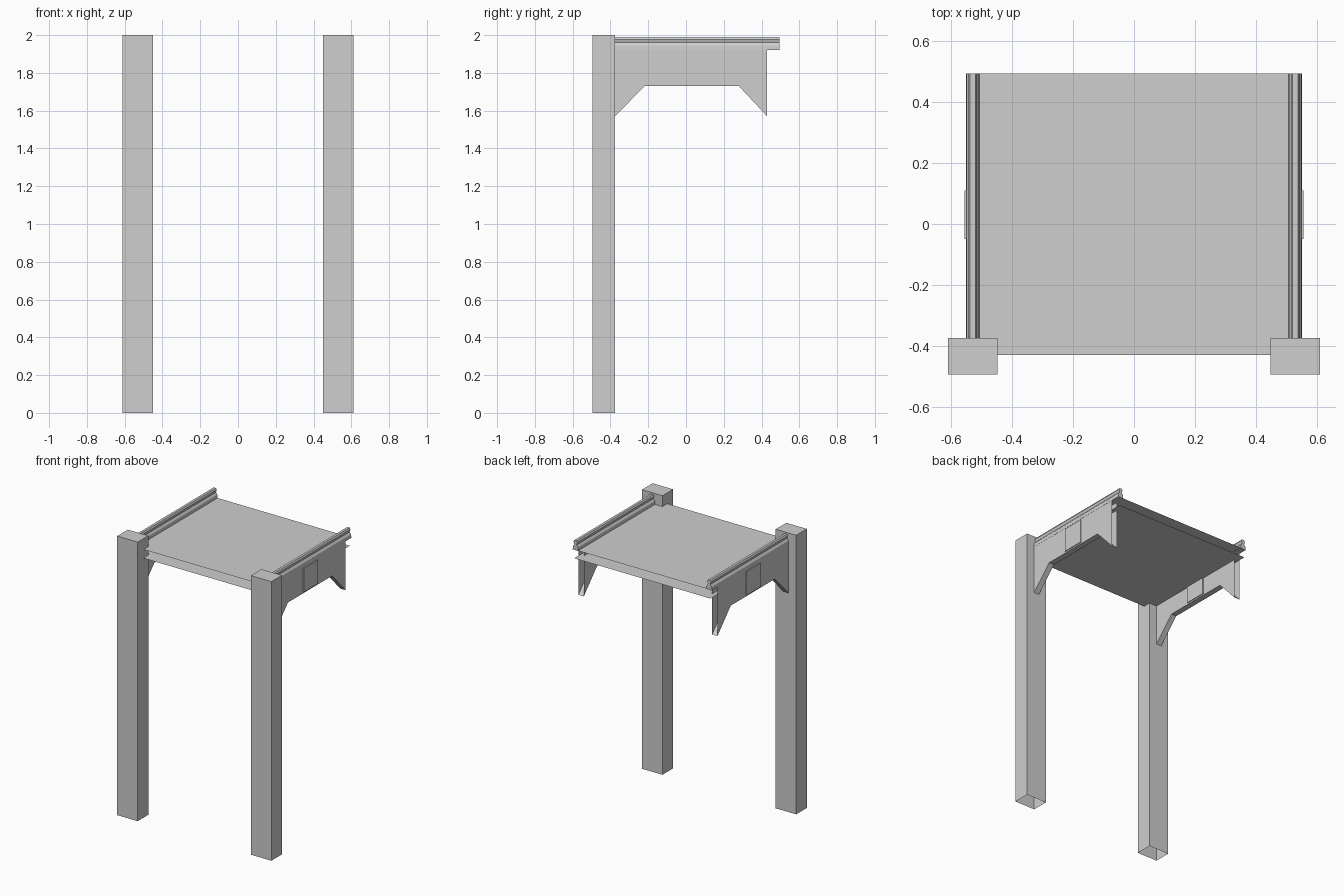
import bpy
import bmesh

cube = bpy.data.objects.get("Cube")
if cube:
    bpy.data.objects.remove(cube, do_unlink=True)

grey = bpy.data.materials.new("light_grey")
grey.use_nodes = True
grey.diffuse_color = (0.62, 0.62, 0.62, 1)
grey.node_tree.nodes["Principled BSDF"].inputs["Base Color"].default_value = (0.62, 0.62, 0.62, 1)


def finish(name, bm):
    mesh = bpy.data.meshes.new(name)
    bm.to_mesh(mesh)
    bm.free()
    mesh.materials.append(grey)
    obj = bpy.data.objects.new(name, mesh)
    bpy.context.collection.objects.link(obj)
    return obj


def box(name, x, y, z, open_bottom=False):
    bm = bmesh.new()
    bmesh.ops.create_cube(bm, size=1)
    for v in bm.verts:
        for i, (lo, hi) in enumerate((x, y, z)):
            v.co[i] = hi if v.co[i] > 0 else lo
    if open_bottom:
        low = [f for f in bm.faces if f.normal.z < -0.9]
        bmesh.ops.delete(bm, geom=low, context='FACES_ONLY')
    return finish(name, bm)


def extrude(name, outline, offset):
    """Closed prism from a flat outline."""
    bm = bmesh.new()
    face = bm.faces.new([bm.verts.new(p) for p in outline])
    moved = bmesh.ops.extrude_face_region(bm, geom=[face], use_keep_orig=True)["geom"]
    bmesh.ops.translate(bm, vec=offset, verts=[g for g in moved if isinstance(g, bmesh.types.BMVert)])
    bmesh.ops.recalc_face_normals(bm, faces=bm.faces[:])
    return finish(name, bm)


BACK, POST_BACK = 0.495, -0.375
MID, HALF = 0.53, 0.021

# Two thin deck sheets
for name, z in (("upper_deck", 1.922), ("lower_deck", 1.86)):
    bm = bmesh.new()
    corners = [(-0.54, -0.43), (0.54, -0.43), (0.54, BACK), (-0.54, BACK)]
    bm.faces.new([bm.verts.new((x, y, z)) for x, y in corners])
    finish(name, bm)

# Half section of the rail: flared foot, narrow neck, rounded head
rail_half = [(0.022, 1.92), (0.020, 1.945), (0.009, 1.96), (0.015, 1.978), (0.009, 1.99)]
rail_section = rail_half + [(-w, z) for w, z in reversed(rail_half)]

# Bracket outline seen from the side
bracket = [(POST_BACK, 1.92), (POST_BACK, 1.57), (-0.22, 1.73), (0.28, 1.73), (0.43, 1.57), (0.43, 1.92)]

for side, s in (("left", 1), ("right", -1)):
    cx = s * MID
    # Post, open underneath
    box(side + "_post", (cx - 0.081, cx + 0.081), (-BACK, POST_BACK), (0, 2), True)

    # Rail along the deck edge
    extrude(side + "_rail", [(cx + w, POST_BACK, z) for w, z in rail_section], (0, BACK - POST_BACK, 0))

    # Hollow bracket, open at its ends and top
    web = extrude(side + "_bracket", [(cx - HALF, y, z) for y, z in bracket], (2 * HALF, 0, 0))
    bm = bmesh.new()
    bm.from_mesh(web.data)
    ends = [f for f in bm.faces if abs(f.normal.y) > 0.9 or f.normal.z > 0.9]
    bmesh.ops.delete(bm, geom=ends, context='FACES_ONLY')
    bm.to_mesh(web.data)
    bm.free()

    # Square cover plates on both bracket faces
    for where, d in (("outer", s), ("inner", -s)):
        face_x = cx + d * HALF
        xs = sorted((face_x, face_x + d * 0.006))
        plate = box(f"{side}_{where}_plate", xs, (-0.05, 0.11), (1.74, 1.91))
